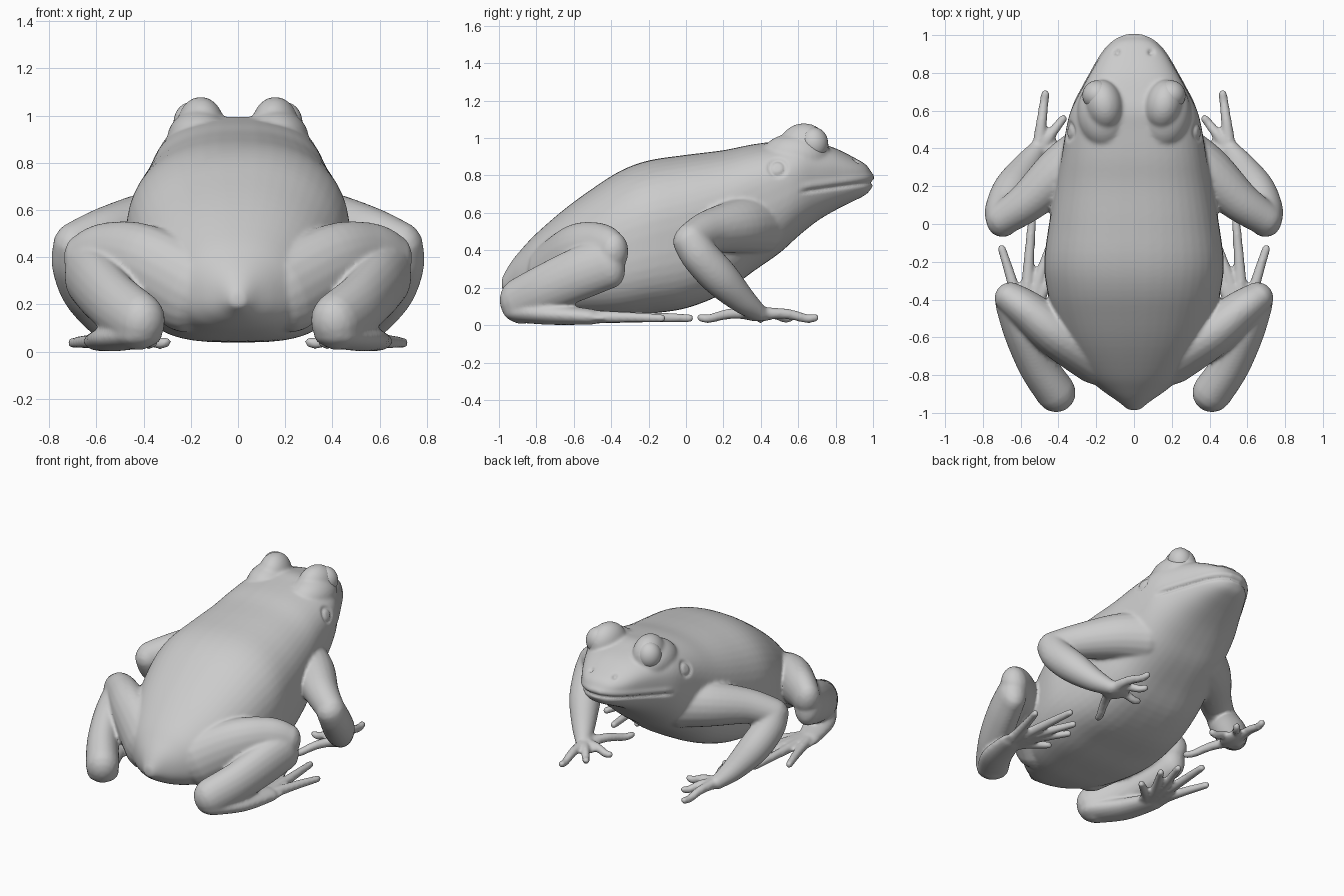
import bpy, bmesh, math
from mathutils import Vector, Matrix

if "Cube" in bpy.data.objects:
    bpy.data.objects.remove(bpy.data.objects["Cube"])

bm = bmesh.new()          # all skin volumes are gathered here, then fused


def spline(rows, n):
    """Catmull-Rom interpolation of tuples, n steps per span."""
    rows = [Vector(r) for r in rows]
    out = []
    for i in range(len(rows) - 1):
        p0, p1 = rows[max(i - 1, 0)], rows[i]
        p2, p3 = rows[i + 1], rows[min(i + 2, len(rows) - 1)]
        for k in range(n):
            t = k / n
            out.append(0.5 * (2 * p1 + (p2 - p0) * t + (2 * p0 - 5 * p1 + 4 * p2 - p3) * t * t
                              + (3 * p1 - p0 - 3 * p2 + p3) * t ** 3))
    out.append(rows[-1])
    return out


def loft(rings):
    """Closed skin over a list of point rings."""
    vs = [[bm.verts.new(p) for p in ring] for ring in rings]
    n = len(vs[0])
    faces = [bm.faces.new(vs[0][::-1]), bm.faces.new(vs[-1])]
    for a, b in zip(vs, vs[1:]):
        for i in range(n):
            j = (i + 1) % n
            faces.append(bm.faces.new((a[i], a[j], b[j], b[i])))
    bmesh.ops.recalc_face_normals(bm, faces=faces)


def tube(pts, side=1, k0=1.0, k1=None, sides=20):
    """Round-ended limb through (x, y, z, radius); k0..k1 stretches it vertically."""
    k1 = k0 if k1 is None else k1
    path = spline([(p[0] * side, p[1], p[2], p[3]) for p in pts], 6)
    pos, rad = [p.to_3d() for p in path], [p[3] for p in path]
    first, last = (pos[1] - pos[0]).normalized(), (pos[-1] - pos[-2]).normalized()
    caps = [math.radians(a) for a in (85, 65, 45, 22)]
    stations = [(pos[0] - first * rad[0] * math.sin(a), rad[0] * math.cos(a), first) for a in caps]
    for i in range(len(pos)):
        t = (pos[min(i + 1, len(pos) - 1)] - pos[max(i - 1, 0)]).normalized()
        stations.append((pos[i], rad[i], t))
    stations += [(pos[-1] + last * rad[-1] * math.sin(a), rad[-1] * math.cos(a), last)
                 for a in caps[::-1]]
    rings = []
    for j, (c, r, t) in enumerate(stations):
        k = k0 + (k1 - k0) * j / (len(stations) - 1)
        across = t.cross(Vector((0, 0, 1))).normalized()
        up = across.cross(t)
        rings.append([c + across * r * math.cos(a) + up * r * k * math.sin(a)
                      for a in (math.tau * i / sides for i in range(sides))])
    loft(rings)


def ellipsoid(center, radii, turn=0):
    m = Matrix.Translation(center) @ Matrix.Rotation(turn, 4, 'Z') @ Matrix.Diagonal((*radii, 1))
    bmesh.ops.create_uvsphere(bm, u_segments=32, v_segments=20, radius=1, matrix=m)


# torso and head: y, half width, top z, bottom z
profile = [(-.985, .03, .25, .19), (-.94, .085, .33, .16), (-.88, .17, .405, .12),
           (-.8, .26, .49, .085), (-.65, .36, .62, .05), (-.5, .42, .73, .04),
           (-.35, .46, .825, .04), (-.2, .475, .88, .06), (0, .45, .91, .09),
           (.2, .415, .935, .17), (.35, .385, .965, .28), (.5, .36, .985, .385),
           (.6, .335, .995, .475), (.7, .285, .975, .555), (.8, .23, .945, .615),
           (.9, .17, .895, .665), (.965, .11, .855, .70), (1.0, .04, .80, .745)]
rings = []
for y, w, top, bot in spline(profile, 4):
    h = min(max((y + 1) / 1.5, 0), 1)              # 0 at rump, 1 at head
    mid = bot + (top - bot) * (.42 + .18 * h)      # height of the widest point
    belly = .2 * h + .75 * math.sin(math.pi * h)   # fuller underside
    ring = []
    for i in range(48):
        a = math.tau * i / 48
        c, s = math.cos(a), math.sin(a)
        e = 2 / (2.15 + .35 * h + (belly if s < 0 else 0))
        half = top - mid if s > 0 else mid - bot
        ring.append((w * math.copysign(abs(c) ** e, c), y,
                     mid + half * math.copysign(abs(s) ** e, s)))
    rings.append(ring)
loft(rings)

fingers = [(.47, .69), (.376, .557), (.305, .40), (.36, .08)]
toes = [(.70, -.13), (.54, .02), (.43, -.08), (.38, -.19), (.38, -.38)]

for s in (1, -1):
    # brow bulges around the eyes, with a low skirt blending into the head
    ellipsoid((.158 * s, .63, .952), (.10, .135, .127), -.2 * s)
    ellipsoid((.165 * s, .58, .90), (.135, .18, .125), -.1 * s)
    # front legs
    tube([(.22, .38, .54, .16), (.38, .28, .53, .14), (.56, .12, .50, .108), (.69, .03, .455, .09)],
         s, 1.05)
    tube([(.695, .025, .45, .09), (.69, .08, .365, .098), (.645, .185, .25, .10),
          (.575, .30, .135, .076), (.515, .39, .065, .05)], s, 1.1, .9)
    # hands
    ellipsoid((.475 * s, .39, .05), (.075, .095, .03), .3 * s)
    for x, y in fingers:
        tube([(.51, .385, .062, .036), (.51 + (x - .51) * .5, .385 + (y - .385) * .5, .06, .029),
              (.51 + (x - .51) * .85, .385 + (y - .385) * .85, .035, .025),
              (x, y, .04, .023)], s, sides=12)
    # thighs
    tube([(.20, -.71, .26, .14), (.41, -.58, .375, .125), (.56, -.46, .405, .105),
          (.65, -.395, .385, .087)], s, 1.35)
    # shins down to the heel
    tube([(.645, -.42, .33, .09), (.59, -.57, .275, .10), (.51, -.75, .195, .102),
          (.415, -.89, .125, .106)], s, 1.6, 1.1)
    # feet
    tube([(.42, -.88, .07, .10), (.52, -.72, .058, .098), (.58, -.52, .045, .075)], s, .58)
    ellipsoid((.56 * s, -.45, .038), (.095, .16, .026), .1 * s)
    for x, y in toes:
        tube([(.58, -.56, .045, .038), (.58 + (x - .58) * .5, -.56 + (y + .56) * .55, .042, .03),
              (x, y, .037, .023)], s, sides=12)

# fuse everything into one smooth skin
rough = bpy.data.meshes.new("skin_volumes")
bm.to_mesh(rough)
bm.free()
temp = bpy.data.objects.new("skin_volumes", rough)
bpy.context.collection.objects.link(temp)
rem = temp.modifiers.new("fuse", 'REMESH')
rem.mode = 'VOXEL'
rem.voxel_size = .0105
smo = temp.modifiers.new("soften", 'SMOOTH')
smo.factor, smo.iterations = .5, 8
dg = bpy.context.evaluated_depsgraph_get()
skin = bpy.data.meshes.new_from_object(temp.evaluated_get(dg))
bpy.data.objects.remove(temp)
skin.name = "frog_body"
body = bpy.data.objects.new("frog_body", skin)
bpy.context.collection.objects.link(body)


def bump(d, width):
    return math.exp(-(d / width) ** 2)


# mouth line, ear discs and nostrils pressed into the skin
moves = []
for v in skin.vertices:
    x, y, z = abs(v.co.x), v.co.y, v.co.z
    if y < .4 or z < .6:
        continue
    lip = .715 + .045 * (y - .65) / .33
    fade = min(max((y - .6) / .06, 0), 1)
    push = fade * (.006 * bump(z - lip - .03, .018) - .013 * bump(z - lip, .010))
    if x > .2:
        ear = math.hypot(y - .49, z - .84)
        push -= .01 * bump(ear - .042, .011)
    if z > .8:
        push -= .018 * bump(math.hypot(x - .09, y - .91), .014)
    if push:
        moves.append((v, v.normal * push))
for v, d in moves:
    v.co += d
for p in skin.polygons:
    p.use_smooth = True

# eyeballs
for s, name in ((1, "eye_right"), (-1, "eye_left")):
    bpy.ops.mesh.primitive_uv_sphere_add(segments=32, ring_count=20, radius=1,
                                         location=(.195 * s, .682, .97))
    eye = bpy.context.object
    eye.name = name
    eye.scale = (.078, .078, .088)
    bpy.ops.object.shade_smooth()
